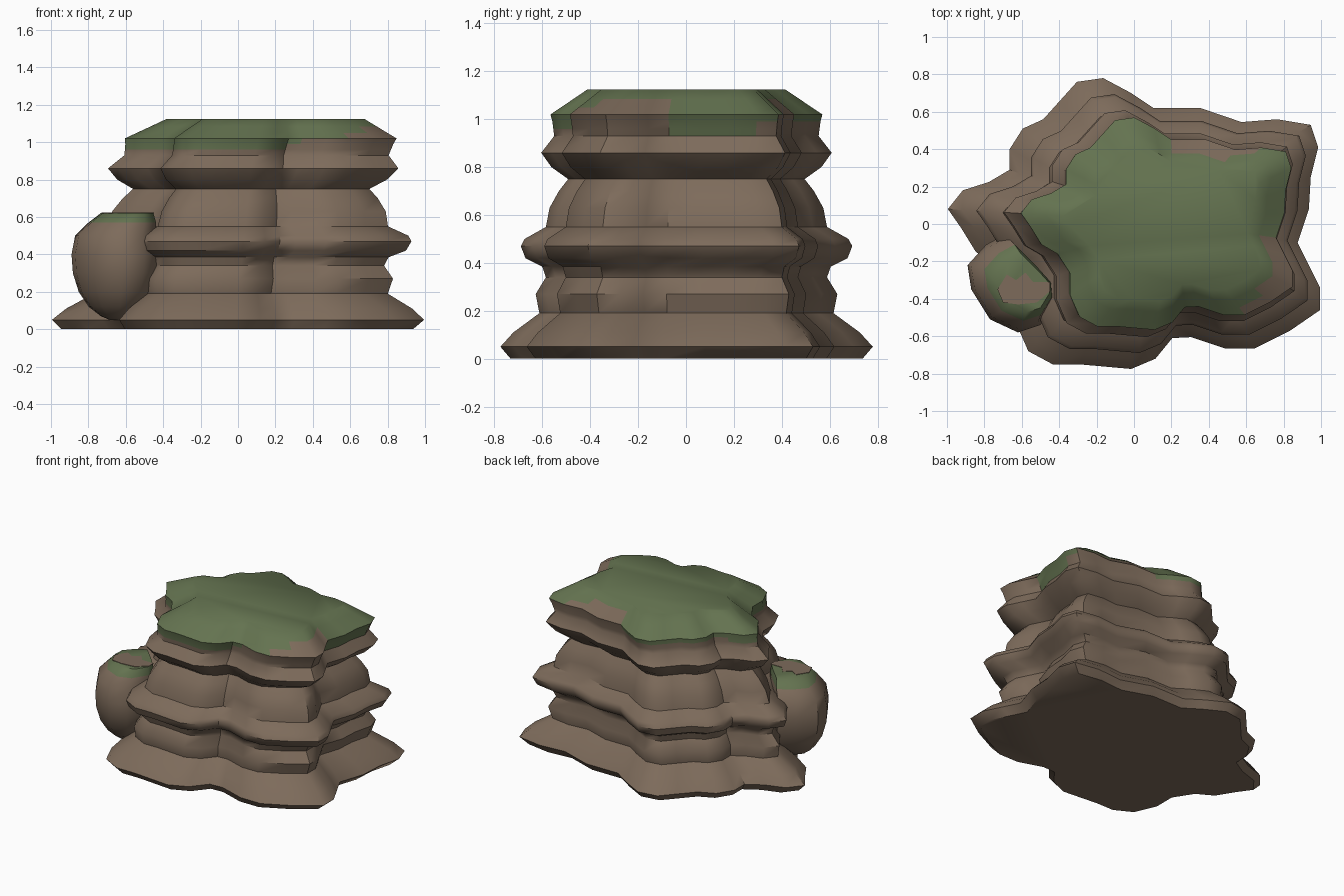
import bpy, bmesh, math

cube = bpy.data.objects.get("Cube")
if cube:
    bpy.data.objects.remove(cube, do_unlink=True)


def make_material(name, colour):
    mat = bpy.data.materials.new(name)
    mat.use_nodes = True
    mat.diffuse_color = (*colour, 1)
    mat.node_tree.nodes["Principled BSDF"].inputs["Base Color"].default_value = (*colour, 1)
    return mat


brown = make_material("brown_stone", (0.205, 0.147, 0.104))
green = make_material("moss_green", (0.127, 0.171, 0.08))


def interpolate(knots, x):
    """Piecewise linear lookup in (position, value) pairs."""
    for (a, va), (b, vb) in zip(knots, knots[1:]):
        if x <= b:
            return va + (vb - va) * max(0, x - a) / (b - a)
    return knots[-1][1]


def loft(name, outline, profile, place, is_green, angle):
    """Stack scaled copies of an outline, skin and cap them, then colour by rule."""
    bm = bmesh.new()
    rings = [[bm.verts.new(place(x, y, z, scale)) for x, y in outline]
             for z, scale in profile]
    for low, high in zip(rings, rings[1:]):
        for i in range(len(outline)):
            j = (i + 1) % len(outline)
            bm.faces.new((low[i], low[j], high[j], high[i]))
    bm.faces.new(list(reversed(rings[0])))
    bm.faces.new(rings[-1])
    bmesh.ops.recalc_face_normals(bm, faces=bm.faces)
    for face in bm.faces:
        face.material_index = int(is_green(face))
    mesh = bpy.data.meshes.new(name)
    bm.to_mesh(mesh)
    bm.free()
    mesh.materials.append(brown)
    mesh.materials.append(green)
    obj = bpy.data.objects.new(name, mesh)
    bpy.context.collection.objects.link(obj)
    bpy.ops.object.select_all(action="DESELECT")
    obj.select_set(True)
    bpy.context.view_layer.objects.active = obj
    bpy.ops.object.shade_smooth_by_angle(angle=math.radians(angle))
    return obj


# Rock: lobed ground outline, counter-clockwise from the right-hand notch
rock_outline = [
    (.87, -.1), (.93, .08), (.94, .25), (.98, .41), (.94, .53), (.76, .56),
    (.57, .545), (.35, .62), (.1, .62), (-.02, .7), (-.17, .78), (-.31, .76),
    (-.4, .66), (-.49, .56), (-.6, .51), (-.67, .4), (-.67, .29), (-.78, .225),
    (-.92, .18), (-1, .08), (-.93, -.02), (-.85, -.15), (-.73, -.22),
    (-.64, -.36), (-.64, -.52), (-.57, -.68), (-.44, -.75), (-.3, -.75),
    (-.02, -.775), (.11, -.72), (.2, -.61), (.3, -.605), (.48, -.665),
    (.64, -.665), (.83, -.57), (.99, -.46), (.99, -.34), (.93, -.22)]

# Height and width of the weathered ledges
rock_profile = [
    (0, .945), (.05, 1), (.11, .93), (.19, .79), (.27, .81), (.34, .755),
    (.385, .775), (.42, .865), (.47, .89), (.5, .87), (.55, .755), (.63, .735),
    (.7, .685), (.75, .635), (.8, .725), (.86, .78), (.93, .71), (.96, .715),
    (.99, .72), (1.02, .73), (1.05, .673), (1.085, .606), (1.125, .53)]

lean = [(0, 0), (.86, .085), (1.02, .125), (1.125, .15)]

# Lower limit of the moss by direction in degrees
moss_limit = [
    (-180, .97), (-150, .95), (-85, .95), (-65, 1), (-40, 1.04), (-25, 1.08),
    (-8, 1.08), (-3, .93), (18, .93), (30, 1), (42, 1.07), (68, 1.07),
    (85, 1), (180, .97)]


def place_rock(x, y, z, scale):
    return x * scale + interpolate(lean, z), y * scale, z


def rock_moss(face):
    c = face.calc_center_median()
    heading = math.degrees(math.atan2(c.y, c.x - .12))
    return c.z > interpolate(moss_limit, heading)


loft("layered_rock", rock_outline, rock_profile, place_rock, rock_moss, 42)

# Boulder: rounded stone leaning on the left-front notch, mossy around its top
boulder_outline = [
    (-.24, .09), (-.22, -.04), (-.17, -.12), (-.12, -.2), (.03, -.27),
    (.15, -.23), (.23, -.1), (.22, 0), (.13, .1), (.03, .2), (-.03, .26),
    (-.14, .2)]
boulder_profile = [
    (.05, .15), (.07, .35), (.12, .62), (.2, .84), (.3, .97), (.4, 1),
    (.5, .92), (.57, .77), (.62, .6)]


def place_boulder(x, y, z, scale):
    return x * scale - .65 + max(0, z - .5) * .5, y * scale - .31, z


def boulder_moss(face):
    return face.calc_center_median().z > .56


boulder = loft("side_boulder", boulder_outline, boulder_profile,
               place_boulder, boulder_moss, 45)

# Bare stone patch left on the flat top of the boulder
patch_outline = [
    (-.73, -.35), (-.7, -.42), (-.62, -.43), (-.52, -.42), (-.45, -.36),
    (-.45, -.31), (-.54, -.31), (-.58, -.26), (-.63, -.3), (-.68, -.27)]
loft("boulder_bare_patch", patch_outline, [(.619, 1), (.623, 1)],
     lambda x, y, z, scale: (x, y, z), lambda face: False, 30)
